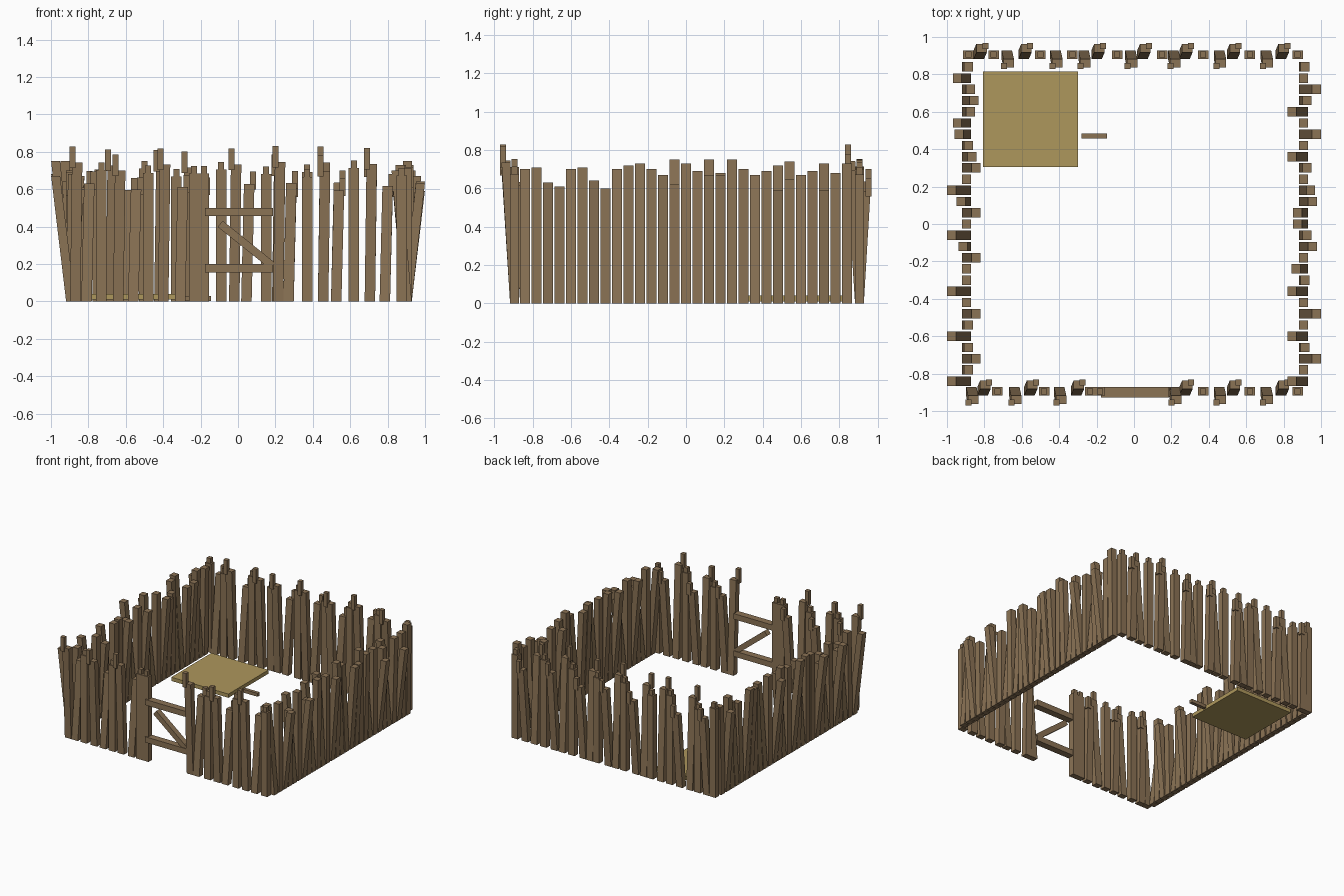
import bpy, bmesh, math
from mathutils import Matrix, Vector

if "Cube" in bpy.data.objects:
    bpy.data.objects.remove(bpy.data.objects["Cube"])


def material(name, rgb):
    m = bpy.data.materials.new(name)
    m.diffuse_color = (*[((c / 255 + 0.055) / 1.055) ** 2.4 for c in rgb], 1)
    m.use_nodes = True
    m.node_tree.nodes["Principled BSDF"].inputs["Base Color"].default_value = m.diffuse_color
    return m


WOOD = material("weathered wood", (139, 115, 85))
STRAW = material("straw tan", (174, 151, 92))


def prism(bm, base, top, wx, wy):
    """Rectangular post running between two horizontal ends."""
    rings = []
    for c in (base, top):
        rings.append([bm.verts.new((c[0] + sx * wx / 2, c[1] + sy * wy / 2, c[2]))
                      for sx, sy in ((-1, -1), (1, -1), (1, 1), (-1, 1))])
    lo, hi = rings
    bm.faces.new(lo[::-1])
    bm.faces.new(hi)
    for i in range(4):
        j = (i + 1) % 4
        bm.faces.new((lo[i], lo[j], hi[j], hi[i]))


def finish(name, bm, mat):
    me = bpy.data.meshes.new(name)
    bm.to_mesh(me)
    bm.free()
    me.materials.append(mat)
    ob = bpy.data.objects.new(name, me)
    bpy.context.collection.objects.link(ob)
    return ob


def box(name, center, size, mat, tilt=0):
    bm = bmesh.new()
    bmesh.ops.create_cube(bm, size=1, matrix=Matrix.Translation(center)
                          @ Matrix.Rotation(tilt, 4, 'Y') @ Matrix.Diagonal((*size, 1)))
    return finish(name, bm, mat)


# Side walls: evenly spaced stakes leaning in and out (hundredths of a unit)
HEIGHT = [70, 71, 63, 61, 70, 71, 64, 60, 70, 72, 73, 70, 67, 75, 73,
          69, 75, 68, 75, 70, 67, 69, 72, 74, 67, 69, 73, 68, 73]
LEFT_LEAN = [-8, 1, 5, 1, -8, 1, 5, 0, -8, 0, 0, 5, -2, -8, 0,
             5, -3, -8, 0, 5, 3, 1, -4, -5, 2, 4, 2, -5, 1]
RIGHT_LEAN = [-6, 0, 7, 1, -6, 0, 7, 0, -6, 1, -4, 0, 5, 2, -3,
              -3, 5, 4, 0, 2, -6, 0, 7, 0, -6, 2, 7, 0, 1]
SHORT_RIGHT = {13: 62, 16: 67, 17: 67, 22: 59, 23: 65, 26: 59}


def side_wall(name, x, leans, height):
    bm = bmesh.new()
    for i, lean in enumerate(leans):
        y = -0.84 + 0.06 * i
        prism(bm, (x, y, 0), (x + lean / 100, y, height(i) / 100), 0.048, 0.05)
    finish(name, bm, WOOD)


side_wall("left_wall", -0.895, LEFT_LEAN,
          lambda i: HEIGHT[i] - (0 if i in SHORT_RIGHT else 3))
side_wall("right_wall", 0.905, RIGHT_LEAN, lambda i: SHORT_RIGHT.get(i, HEIGHT[i]))


# End walls: stakes with a narrow tip; three kinds by lean direction
def end_wall(name, y, upright, backward, forward):
    bm = bmesh.new()
    kinds = ((upright, 0, 0, 0.69, 0.04, 0),
             (backward, 0.015, 0.035, 0.61, 0.065, 0.02),
             (forward, 0.01, -0.045, 0.72, 0.085, -0.025))
    for xs, dx, dy, h, tip, shift in kinds:
        for i, x in enumerate(xs):
            z = h + 0.025 * math.sin(i * 2.3 + x * 5)
            prism(bm, (x, y, 0), (x + dx, y + dy, z), 0.056, 0.046)
            tx, ty = x + dx + shift, y + dy + shift * 0.6
            prism(bm, (tx, ty, z - 0.03), (tx, ty, z + tip), 0.032, 0.032)
    finish(name, bm, WOOD)


end_wall("front_wall", -0.895,
         (-0.73, -0.48, -0.235, -0.182, 0.37, 0.62, 0.875),
         (-0.81, -0.56, -0.31, 0.27, 0.525, 0.785),
         (-0.87, -0.64, -0.40, 0.215, 0.455, 0.705))
end_wall("back_wall", 0.905,
         (-0.885, -0.75, -0.50, -0.33, -0.09, 0.15, 0.37, 0.62, 0.875),
         (-0.83, -0.59, -0.20, 0.045, 0.27, 0.525, 0.785),
         (-0.68, -0.42, -0.27, -0.02, 0.21, 0.455, 0.705))

# Gate: two rails and a diagonal brace
for label, z in (("lower", 0.178), ("upper", 0.478)):
    box("gate_%s_rail" % label, (0.005, -0.9, z), (0.365, 0.055, 0.045), WOOD)
a, b = Vector((-0.095, -0.9, 0.415)), Vector((0.185, -0.9, 0.19))
d = b - a
box("gate_brace", (a + b) / 2, (d.length, 0.045, 0.042), WOOD, math.atan2(-d.z, d.x))

# Floor mat in the back corner and a loose bar beside it
box("floor_mat", (-0.553, 0.56, 0.025), (0.508, 0.51, 0.03), STRAW)
box("loose_bar", (-0.213, 0.47, 0.015), (0.135, 0.027, 0.027), WOOD)
